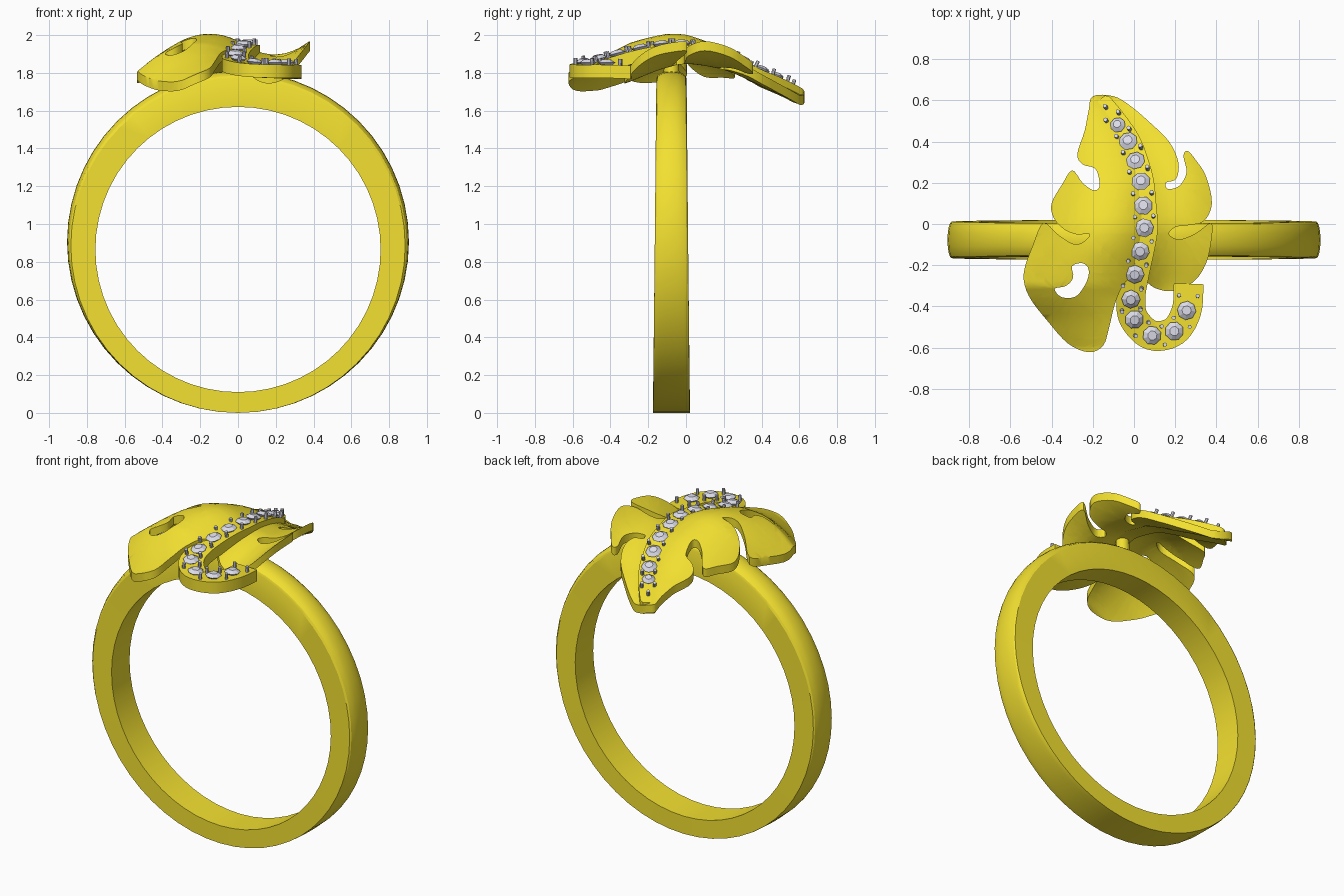
import bpy, bmesh, math, random
from mathutils import Vector, Matrix

if "Cube" in bpy.data.objects:
    bpy.data.objects.remove(bpy.data.objects["Cube"])

random.seed(3)

def material(name, col):
    m = bpy.data.materials.new(name)
    m.diffuse_color = (*col, 1)
    m.use_nodes = True
    m.node_tree.nodes["Principled BSDF"].inputs["Base Color"].default_value = m.diffuse_color
    return m

GOLD = material("gold", (0.9, 0.75, 0.03))
GEM = material("clear_stone", (0.72, 0.72, 0.82))

def finish(bm, name, mat, angle=35, smooth=True):
    bmesh.ops.recalc_face_normals(bm, faces=bm.faces)
    me = bpy.data.meshes.new(name)
    bm.to_mesh(me)
    bm.free()
    ob = bpy.data.objects.new(name, me)
    bpy.context.collection.objects.link(ob)
    me.materials.append(mat)
    if smooth:
        bpy.ops.object.select_all(action='DESELECT')
        ob.select_set(True)
        bpy.context.view_layer.objects.active = ob
        bpy.ops.object.shade_smooth_by_angle(angle=math.radians(angle))
    return ob

def spline(pts, steps, closed=False):
    p = [Vector((*q, 0)[:3]) for q in pts]
    n, out = len(p), []
    get = lambda i: p[i % n] if closed else p[max(0, min(n - 1, i))]
    for i in range(n if closed else n - 1):
        a, b, c, d = (get(i + k) for k in (-1, 0, 1, 2))
        for s in range(steps):
            t = s / steps
            out.append(0.5 * (2 * b + (c - a) * t + (2 * a - 5 * b + 4 * c - d) * t * t
                              + (3 * b - a - 3 * c + d) * t ** 3))
    return out if closed else out + [p[-1]]

def interp(x, table):
    if x <= table[0][0]:
        return table[0][1]
    for (x0, v0), (x1, v1) in zip(table, table[1:]):
        if x <= x1:
            return v0 + (v1 - v0) * (x - x0) / (x1 - x0)
    return table[-1][1]

def loft(bm, rings, closed):
    vs = [[bm.verts.new(q) for q in r] for r in rings]
    n = len(vs[0])
    for i in range(len(vs) if closed else len(vs) - 1):
        a, b = vs[i], vs[(i + 1) % len(vs)]
        for j in range(n):
            bm.faces.new((a[j], a[(j + 1) % n], b[(j + 1) % n], b[j]))
    if not closed:
        bm.faces.new(vs[0])
        bm.faces.new(vs[-1])

# Ring band: inner, face-edge and crown circles have shifted centres
bm = bmesh.new()
rings = []
for i in range(56):
    a = 2 * math.pi * i / 56
    c, s = math.cos(a), math.sin(a)
    hw = 0.0885 - 0.0085 * s
    ring = [(0.755 * c, -0.077 + k * hw, 0.865 + 0.755 * s) for k in (1, -1)]
    for j in range(9):
        b = math.pi * j / 8
        r = 0.885 + 0.02 * math.sin(b)
        ring.append((r * c, -0.077 - hw * math.cos(b), r + r * s if s > -0.999 else 0))
    rings.append(ring)
loft(bm, rings, True)
finish(bm, "ring_band", GOLD, 25)

# Stem centre line; the middle points are also the stone seats
PATH = [(-.165, .605, 1.70), (-.125, .55, 1.73), (-.075, .475, 1.765), (-.025, .395, 1.80),
        (.01, .3, 1.85), (.035, .2, 1.895), (.045, .085, 1.925), (.05, -.02, 1.94),
        (.03, -.13, 1.935), (.005, -.24, 1.915), (-.015, -.36, 1.885), (0, -.46, 1.86),
        (.085, -.54, 1.84), (.195, -.52, 1.835), (.255, -.42, 1.835), (.265, -.29, 1.83)]
upper = [(p.y, p) for p in reversed(spline(PATH[:12], 5))]
STEM_X = [(y, p.x) for y, p in upper]
STEM_Z = [(-.62, 1.83)] + [(y, p.z) for y, p in upper]

def leaf_z(x, y):
    s, z = x - interp(y, STEM_X), interp(y, STEM_Z)
    if s < 0:    # domed left half
        c1 = interp(y, [(-.6, .1), (-.3, .57), (-.1, .7), (0, .68), (.25, .45), (.5, .3)])
        c2 = interp(y, [(-.6, 1.2), (-.3, 1.42), (-.1, 1.8)])
        return z - c1 * s * 1.0 - c2 * s * s
    d1 = interp(y, [(-.3, 1.15), (0, .57), (.35, .4)])   # dished right half
    d2 = interp(y, [(-.3, 3.3), (0, 2.0), (.35, 1.9)])
    return z - d1 * s + d2 * s * s

# Leaf plate with notches and one hole
LEFT = [(-.2, .62), (-.22, .55), (-.24, .45), (-.275, .34), (-.25, .29), (-.19, .27), (-.17, .22),
        (-.17, .175), (-.2, .165), (-.25, .2), (-.3, .26), (-.35, .19), (-.4, .1), (-.39, .03),
        (-.34, -.025), (-.28, -.05), (-.215, -.05), (-.25, -.09), (-.3, -.095), (-.37, -.05),
        (-.44, .005), (-.49, -.1), (-.535, -.24), (-.51, -.35), (-.42, -.47), (-.32, -.58),
        (-.22, -.622), (-.15, -.59), (-.12, -.5), (-.09, -.38), (-.04, -.28)]
RIGHT = [(.03, -.26), (.1, -.31), (.19, -.325), (.29, -.28), (.35, -.19), (.375, -.08), (.375, .005),
         (.3, -.045), (.22, -.075), (.17, -.05), (.2, -.015), (.27, -.005), (.34, .015), (.378, .1),
         (.35, .23), (.3, .31), (.26, .355), (.24, .33), (.255, .25), (.22, .185), (.165, .17),
         (.155, .2), (.205, .22), (.215, .3), (.17, .4), (.08, .49), (-.02, .575), (-.1, .62)]
HOLE = [(-.25, -.19), (-.3, -.205), (-.295, -.26), (-.33, -.3), (-.385, -.315), (-.35, -.355),
        (-.28, -.35), (-.23, -.28), (-.22, -.22)]
bm = bmesh.new()
for pts in (LEFT + RIGHT, HOLE):
    vs = [bm.verts.new((p.x, p.y, 0)) for p in spline(pts, 4, True)]
    for a, b in zip(vs, vs[1:] + vs[:1]):
        bm.edges.new((a, b))
bmesh.ops.triangle_fill(bm, edges=bm.edges[:], use_beauty=True, normal=(0, 0, 1))
for axis in range(2):
    for i in range(-16, 17):
        co, no = Vector((0, 0, 0)), Vector((0, 0, 0))
        co[axis], no[axis] = i * 0.04 + 0.003, 1
        bmesh.ops.bisect_plane(bm, geom=bm.verts[:] + bm.edges[:] + bm.faces[:],
                               dist=1e-5, plane_co=co, plane_no=no)
for v in bm.verts:
    v.co.z = leaf_z(v.co.x, v.co.y)
ext = bmesh.ops.extrude_face_region(bm, geom=bm.faces[:], use_keep_orig=True)
for v in ext["geom"]:
    if isinstance(v, bmesh.types.BMVert):
        v.co.z -= 0.05
finish(bm, "leaf_plate", GOLD, 40)

def frame(pts, i):
    t = (pts[min(i + 1, len(pts) - 1)] - pts[max(i - 1, 0)]).normalized()
    side = Vector((t.y, -t.x, 0)).normalized()
    return t, side, side.cross(t).normalized()

# Curled stem strip
line = spline(PATH, 6)
bm = bmesh.new()
rings = []
for i, p in enumerate(line):
    t, side, up = frame(line, i)
    hw = interp(i, [(0, .03), (2, .045), (12, .057), (50, .068), (70, .072)])
    rings.append([p + side * (hw * k) + Vector((0, 0, h))
                  for k, h in ((1, .008), (-1, .008), (-1, -.062), (1, -.062))])
loft(bm, rings, False)
finish(bm, "curled_stem", GOLD, 40)

# Post joining leaf and band
bm = bmesh.new()
bmesh.ops.create_cone(bm, cap_ends=True, segments=16, radius1=.045, radius2=.035, depth=.16,
                      matrix=Matrix.Translation((.02, -.077, 1.83)))
finish(bm, "support_post", GOLD)

# Stones and the prongs between them
gems, prongs = bmesh.new(), bmesh.new()

def placed(i, along, across, height, spin=0):
    t, side, up = frame(line, i)
    m = Matrix((side, t, up)).transposed().to_4x4()
    m.translation = line[i] + t * along + side * across + up * height
    return m @ Matrix.Rotation(spin, 4, 'Z')

def prong(i, across):
    bmesh.ops.create_cone(prongs, cap_ends=True, segments=8, radius1=.01, radius2=.01,
                          depth=.04, matrix=placed(i, 0, across, .022))

for k in range(2, 15):
    spin = random.random() * 3
    r = .038 if k == 2 else .046
    for r1, r2, d, h in ((r * .7, r, .012, .014), (r, r * .5, .016, .028)):
        bmesh.ops.create_cone(gems, cap_ends=True, cap_tris=True, segments=8, radius1=r1,
                              radius2=r2, depth=d, matrix=placed(k * 6, 0, 0, h, spin))
    for i in (k * 6 - 3, k * 6 + 3) if k == 14 else (k * 6 - 3,):
        for across in (-.045, .045):
            prong(i, across * (.8 if k < 4 else 1))
prong(5, 0)
finish(gems, "stones", GEM, smooth=False)
finish(prongs, "prongs", GEM)
